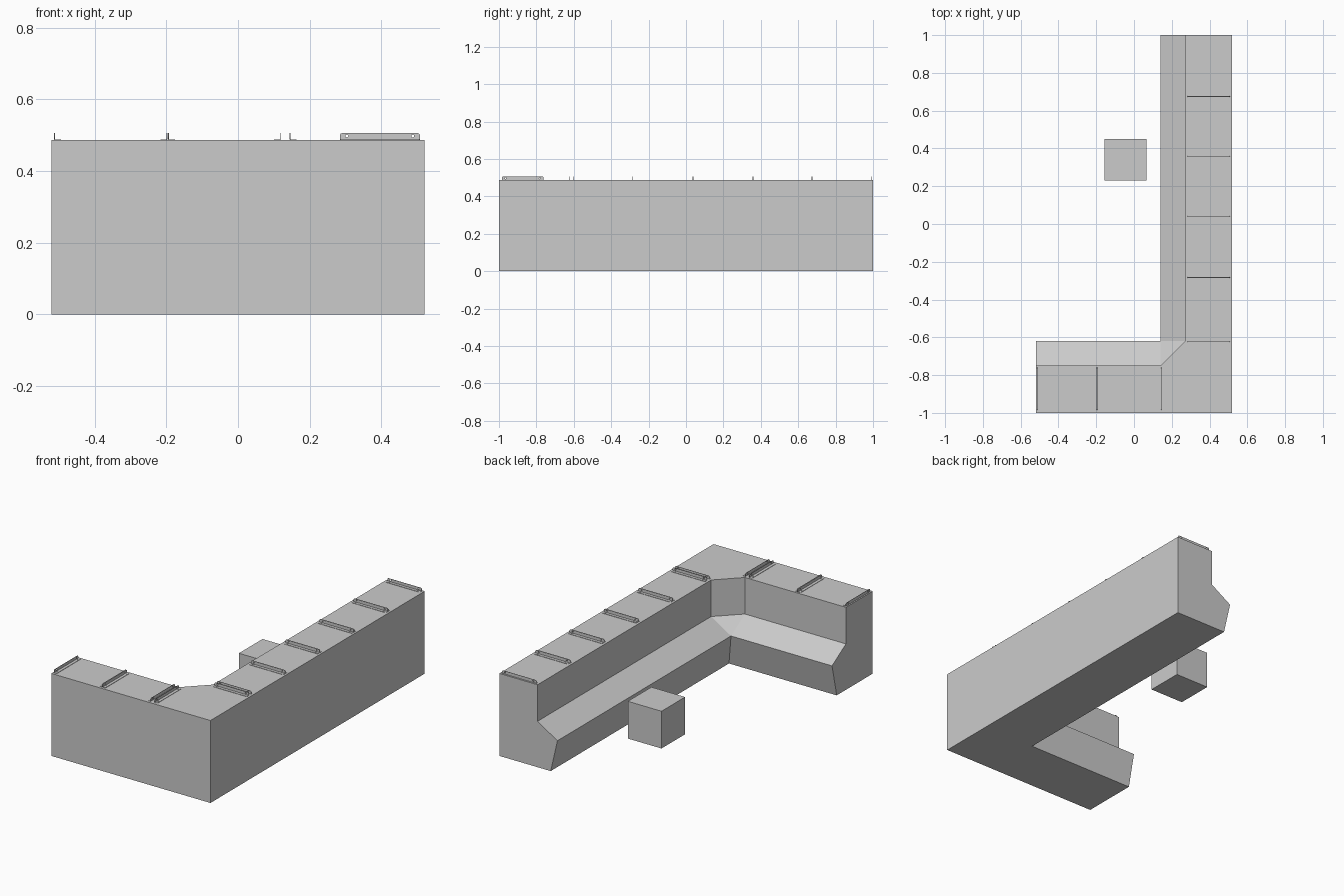
import bpy, bmesh, math
from mathutils import Matrix, Vector

if "Cube" in bpy.data.objects:
    bpy.data.objects.remove(bpy.data.objects["Cube"])

TOP = 0.487


def add_object(name, bm):
    mesh = bpy.data.meshes.new(name)
    bm.to_mesh(mesh)
    bm.free()
    ob = bpy.data.objects.new(name, mesh)
    bpy.context.collection.objects.link(ob)
    return ob


# L-shaped desk body: plan outlines stacked by height.
# Each layer: height, setback of the front from the lip, corner chamfer
layers = [(0.0, 0.044, 0), (0.191, 0, 0), (0.271, 0.13, 0.13), (TOP, 0.13, 0.13)]
bm = bmesh.new()
rings = []
for z, inset, chamfer in layers:
    fx, fy = 0.14 + inset, -0.62 - inset
    plan = [(0.52, 1), (fx, 1), (fx, fy + chamfer), (fx - chamfer, fy),
            (-0.52, fy), (-0.52, -1), (0.52, -1)]
    rings.append([bm.verts.new((x, y, z)) for x, y in plan])
n = len(rings[0])
for lower, upper in zip(rings, rings[1:]):
    for i in range(n):
        j = (i + 1) % n
        bm.faces.new((lower[i], lower[j], upper[j], upper[i]))
bm.faces.new(rings[0])
bm.faces.new(rings[-1])
bmesh.ops.remove_doubles(bm, verts=bm.verts, dist=1e-5)
bmesh.ops.recalc_face_normals(bm, faces=bm.faces)
add_object("desk_body", bm)

# Box stool beside the desk
bm = bmesh.new()
bmesh.ops.create_cube(bm, size=0.22,
                      matrix=Matrix.Translation((-0.045, 0.34, 0.124)))
add_object("box_stool", bm)

# Flat bracket plate with rounded outer corners and two holes
LENGTH, WIDTH, THICK, R = 0.224, 0.018, 0.002, 0.007
curve = bpy.data.curves.new("plate_outline", "CURVE")
curve.dimensions = "2D"
curve.fill_mode = "BOTH"
curve.extrude = THICK / 2


def add_outline(points):
    spline = curve.splines.new("POLY")
    spline.points.add(len(points) - 1)
    for p, (x, y) in zip(spline.points, points):
        p.co = (x, y, 0, 1)
    spline.use_cyclic_u = True


def arc(cx, cy, r, start, end, steps):
    angles = [start + (end - start) * i / steps for i in range(steps + 1)]
    return [(cx + r * math.cos(a), cy + r * math.sin(a)) for a in angles]


h = LENGTH / 2
add_outline([(-h, 0), (h, 0)]
            + arc(h - R, WIDTH - R, R, 0, math.pi / 2, 4)
            + arc(R - h, WIDTH - R, R, math.pi / 2, math.pi, 4))
for side in (-1, 1):
    add_outline(arc(side * (h - 0.02), 0.010, 0.004, 0, math.tau, 10)[:-1])
helper = bpy.data.objects.new("plate_outline", curve)
bpy.context.collection.objects.link(helper)
bpy.context.view_layer.update()
plate = bpy.data.meshes.new_from_object(
    helper.evaluated_get(bpy.context.evaluated_depsgraph_get()))
bpy.data.objects.remove(helper)

# Angle bracket: one plate lying flat, one standing
bm = bmesh.new()
bm.from_mesh(plate)
standing = bm.copy()
bmesh.ops.rotate(standing, verts=standing.verts, cent=(0, 0, 0),
                 matrix=Matrix.Rotation(math.pi / 2, 3, "X"))
temp = bpy.data.meshes.new("standing_plate")
standing.to_mesh(temp)
standing.free()
bm.from_mesh(temp)
bracket_mesh = bpy.data.meshes.new("angle_bracket")
bm.to_mesh(bracket_mesh)
bm.free()


def bracket(name, x, y, degrees):
    ob = bpy.data.objects.new(name, bracket_mesh)
    ob.location = (x, y, TOP + THICK / 2)
    ob.rotation_euler.z = math.radians(degrees)
    bpy.context.collection.objects.link(ob)


# Brackets at both ends of every top panel, flanges pointing into the panel
GAP = 0.002
long_joints = [0.992, 0.675, 0.357, 0.039, -0.283, -0.603]
for hi, lo in zip(long_joints, long_joints[1:]):
    bracket("long_arm_bracket", 0.396, hi - GAP, 180)
    bracket("long_arm_bracket", 0.396, lo + GAP, 0)
short_joints = [-0.514, -0.196, 0.121]
for lo, hi in zip(short_joints, short_joints[1:]):
    bracket("short_arm_bracket", lo + GAP, -0.873, -90)
    bracket("short_arm_bracket", hi - GAP, -0.873, 90)
# Corner panel brackets
bracket("corner_bracket", 0.396, -0.624, 180)
bracket("corner_bracket", 0.145, -0.873, -90)
